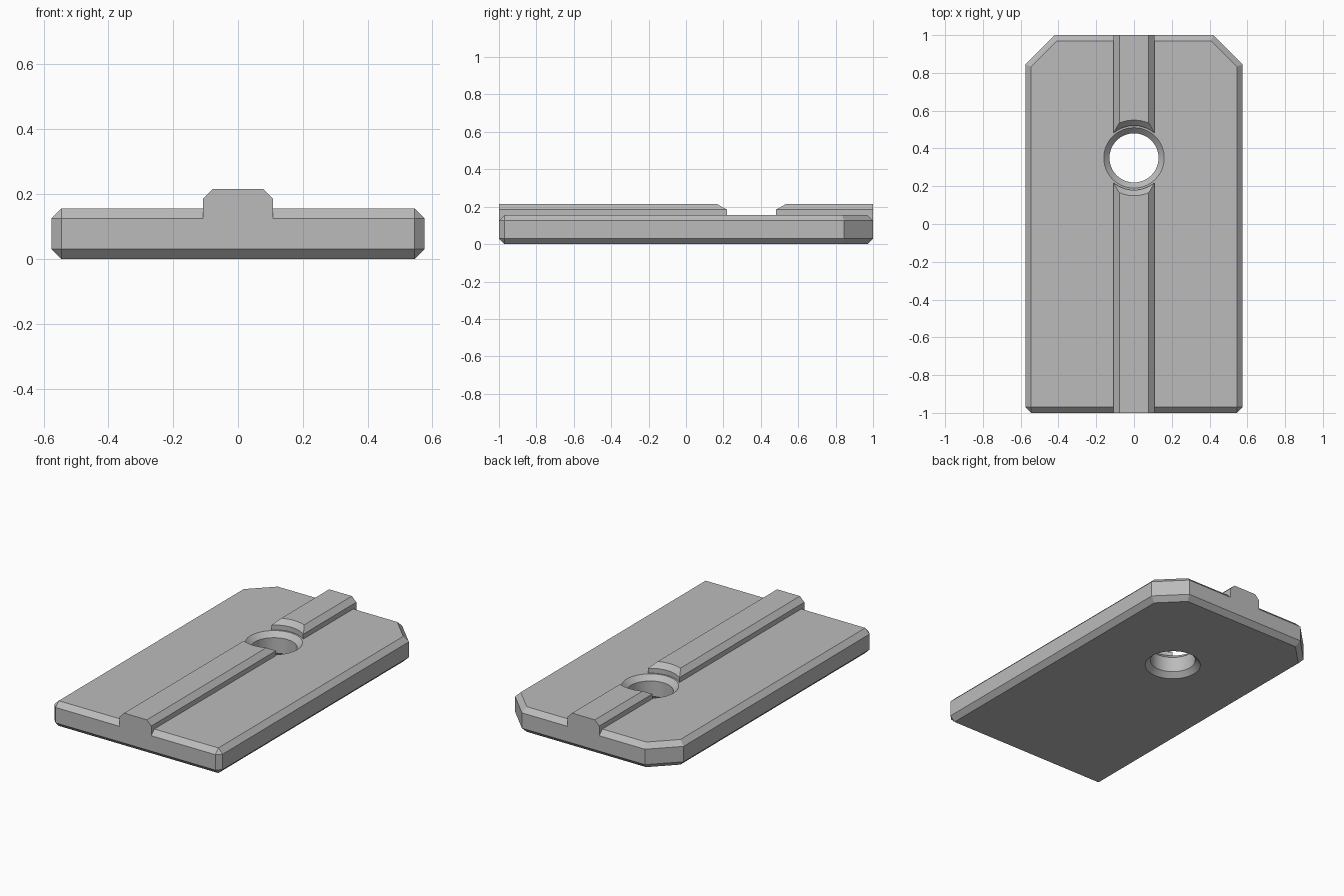
import bpy
import bmesh
from math import radians
from mathutils import Matrix

cube = bpy.data.objects.get("Cube")
if cube:
    bpy.data.objects.remove(cube, do_unlink=True)

W, L, H = 0.575, 1.0, 0.155     # plate half width, half length, height
C = 0.03                        # chamfer size
RAIL_W, RAIL_H = 0.108, 0.215   # rail half width and top height
HOLE_Y = 0.35

grey = bpy.data.materials.new("grey")
grey.use_nodes = True
color = (0.5, 0.5, 0.5, 1)
grey.diffuse_color = color
grey.node_tree.nodes["Principled BSDF"].inputs["Base Color"].default_value = color


def make_object(name, bm):
    bmesh.ops.recalc_face_normals(bm, faces=bm.faces)
    mesh = bpy.data.meshes.new(name)
    bm.to_mesh(mesh)
    bm.free()
    mesh.materials.append(grey)
    obj = bpy.data.objects.new(name, mesh)
    bpy.context.collection.objects.link(obj)
    return obj


def hull(name, points):
    """Convex solid around the points, with flat faces merged."""
    bm = bmesh.new()
    for p in points:
        bm.verts.new(p)
    bmesh.ops.convex_hull(bm, input=bm.verts)
    bmesh.ops.dissolve_limit(bm, angle_limit=radians(1),
                             verts=bm.verts, edges=bm.edges)
    return make_object(name, bm)


def combine(target, tool, operation):
    mod = target.modifiers.new(operation.lower(), 'BOOLEAN')
    mod.operation = operation
    mod.solver = 'EXACT'
    mod.object = tool
    bpy.context.view_layer.objects.active = target
    bpy.ops.object.modifier_apply(modifier=mod.name)
    bpy.data.objects.remove(tool, do_unlink=True)


# Chamfered plate: wide outline in the middle, inset outline above and below
outer = [(W, C - L), (W - C, -L), (W, 0.845), (0.42, L)]
inner = [(W - C, C - L), (W - C, 0.833), (0.408, L - C)]
plate = hull("base_plate", [
    (side * x, y, z)
    for side in (-1, 1)
    for outline, levels in ((outer, (C, H - C)), (inner, (0, H)))
    for x, y in outline
    for z in levels])

# Raised rail along the full length, with chamfered upper edges
rail = hull("rail", [
    (side * x, y, z)
    for side in (-1, 1)
    for y in (-L, L)
    for x, z in ((RAIL_W, 0.06), (RAIL_W, RAIL_H - C), (RAIL_W - C, RAIL_H))])
combine(plate, rail, 'UNION')

# Turned cutter: chamfered through hole, then a wider gap through the rail
profile = [(0, -0.01), (0.17, -0.01), (0.13, C), (0.13, H - C), (0.16, H),
           (0.17, H), (0.17, RAIL_H - C), (0.21, 0.225), (0, 0.225)]
bm = bmesh.new()
verts = [bm.verts.new((r, 0, z)) for r, z in profile]
edges = [bm.edges.new(pair) for pair in zip(verts, verts[1:])]
bmesh.ops.spin(bm, geom=verts + edges, cent=(0, 0, 0), axis=(0, 0, 1),
               angle=radians(360), steps=64)
bmesh.ops.remove_doubles(bm, verts=bm.verts, dist=0.0001)
bmesh.ops.translate(bm, verts=bm.verts, vec=(0, HOLE_Y, 0))
cutter = make_object("hole_cutter", bm)
cutter.hide_render = True
combine(plate, cutter, 'DIFFERENCE')

# Smooth the hole wall, keep the chamfers crisp
bpy.ops.object.select_all(action='DESELECT')
plate.select_set(True)
bpy.context.view_layer.objects.active = plate
bpy.ops.object.shade_smooth_by_angle(angle=radians(30))
